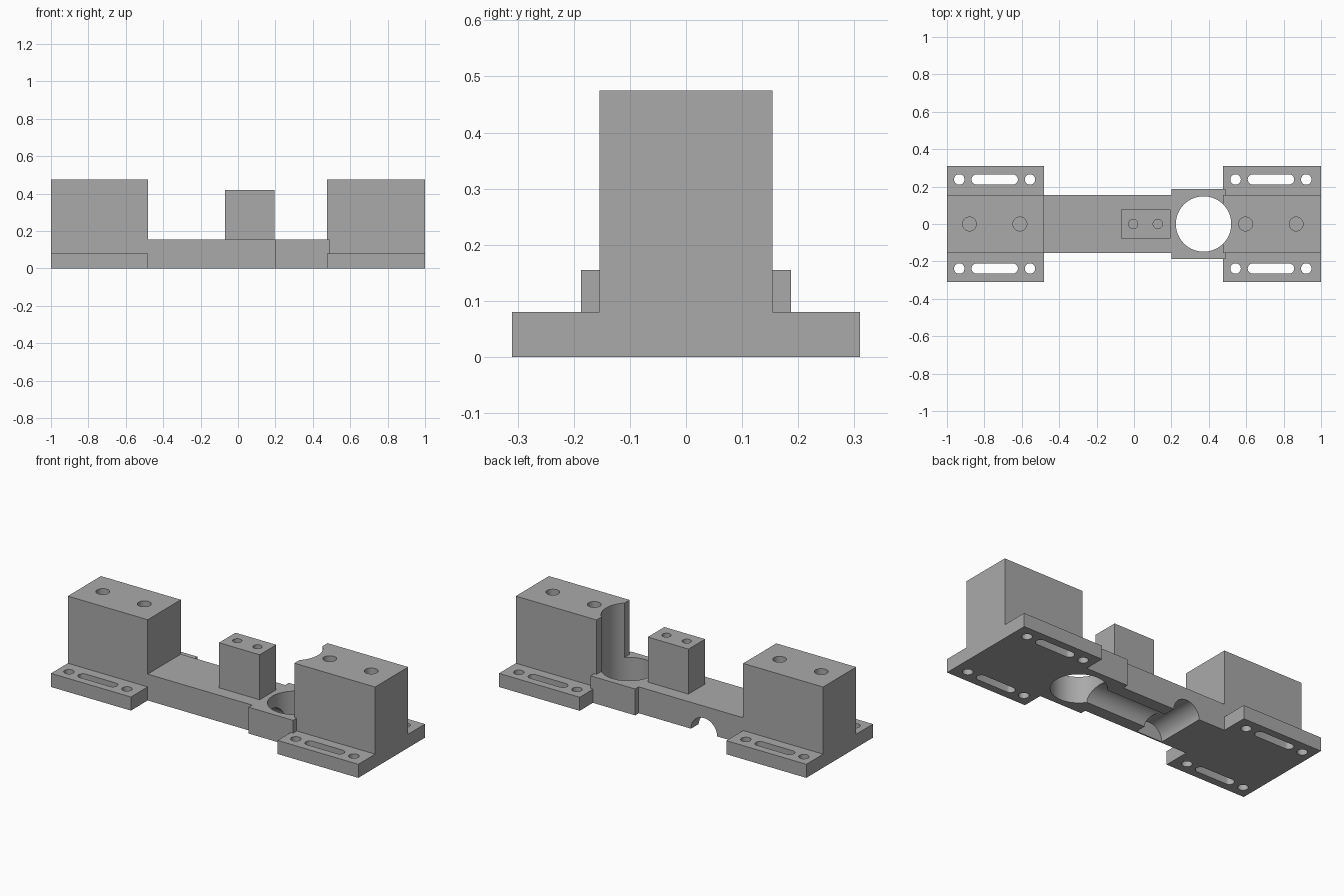
import bpy
import bmesh
from math import cos, sin, pi, radians
from mathutils import Matrix, Vector

if "Cube" in bpy.data.objects:
    bpy.data.objects.remove(bpy.data.objects["Cube"], do_unlink=True)

grey = bpy.data.materials.new("plain_grey")
grey.use_nodes = True
colour = (0.4, 0.4, 0.4, 1)
grey.diffuse_color = colour
for node in grey.node_tree.nodes:
    if node.type == 'BSDF_PRINCIPLED':
        node.inputs["Base Color"].default_value = colour

PLATE_TOP = 0.08
BEAM_TOP = 0.155
BLOCK_TOP = 0.475
HALF = 0.154      # half depth of the beam and blocks


def add_mesh(name, bm):
    bmesh.ops.recalc_face_normals(bm, faces=bm.faces)
    mesh = bpy.data.meshes.new(name)
    bm.to_mesh(mesh)
    bm.free()
    mesh.materials.append(grey)
    obj = bpy.data.objects.new(name, mesh)
    bpy.context.collection.objects.link(obj)
    return obj


def box(name, x0, x1, half_y, z0, z1):
    bm = bmesh.new()
    size = Matrix.Diagonal((x1 - x0, 2 * half_y, z1 - z0, 1))
    place = Matrix.Translation(((x0 + x1) / 2, 0, (z0 + z1) / 2))
    bmesh.ops.create_cube(bm, size=1, matrix=place @ size)
    return add_mesh(name, bm)


def round_cutter(radius, start, depth, axis='Z', stretch=0, segments=48):
    """Cylinder along an axis; stretch pulls it into a slot along x."""
    bm = bmesh.new()
    ring = []
    for i in range(segments):
        a = 2 * pi * (i + 0.5) / segments
        side = stretch if cos(a) > 0 else -stretch
        ring.append(bm.verts.new((radius * cos(a) + side, radius * sin(a), 0)))
    face = bm.faces.new(ring)
    top = bmesh.ops.extrude_face_region(bm, geom=[face])
    verts = [v for v in top["geom"] if isinstance(v, bmesh.types.BMVert)]
    bmesh.ops.translate(bm, verts=verts, vec=(0, 0, depth))
    turn = {'Z': Matrix.Identity(4),
            'X': Matrix.Rotation(radians(90), 4, 'Y'),
            'Y': Matrix.Rotation(radians(-90), 4, 'X')}[axis]
    bmesh.ops.transform(bm, verts=bm.verts, matrix=Matrix.Translation(Vector(start)) @ turn)
    return add_mesh("cutter", bm)


def cut(obj, cutter):
    mod = obj.modifiers.new("cut", 'BOOLEAN')
    mod.operation = 'DIFFERENCE'
    mod.solver = 'EXACT'
    mod.object = cutter
    bpy.context.view_layer.objects.active = obj
    bpy.ops.object.modifier_apply(modifier=mod.name)
    bpy.data.objects.remove(cutter, do_unlink=True)


def drill(obj, xs, radius, top, depth):
    for x in xs:
        cut(obj, round_cutter(radius, (x, 0, top - depth), depth + 0.1))


# Mounting feet: slotted plate with a tall block on each end
parts = []
plates, blocks = {}, {}
for label, x0, x1, cx in (("right", -1, -0.48, -0.745), ("left", 0.475, 1, 0.732)):
    plate = box(label + "_mounting_plate", x0, x1, 0.31, 0, PLATE_TOP)
    for y in (-0.238, 0.238):
        cut(plate, round_cutter(0.027, (cx, y, -0.1), 0.3, stretch=0.097))
        for dx in (-0.189, 0.189):
            cut(plate, round_cutter(0.028, (cx + dx, y, -0.1), 0.3))
    block = box(label + "_block", x0, x1, HALF, PLATE_TOP, BLOCK_TOP)
    drill(block, (cx - 0.135, cx + 0.135), 0.037, BLOCK_TOP, 0.1)
    plates[label], blocks[label] = plate, block
    parts += [plate, block]

# Connecting beam, wider collar and small centre post
beam = box("beam", -0.48, 0.2, HALF, 0, BEAM_TOP)
collar = box("collar", 0.2, 0.49, 0.187, 0, BEAM_TOP)
post = box("centre_post", -0.07, 0.195, 0.077, BEAM_TOP, 0.42)
drill(post, (-0.005, 0.127), 0.025, 0.42, 0.1)
parts += [beam, collar, post]

# Large round well through the collar, plate and block
for part in (collar, plates["left"], blocks["left"]):
    cut(part, round_cutter(0.148, (0.372, 0, -0.1), 0.8, segments=64))

# Half-round channels underneath: one along the beam, one out of the back
cut(beam, round_cutter(0.085, (-0.225, -0.146, 0), 0.5, axis='Y'))
for part in (beam, collar):
    cut(part, round_cutter(0.082, (-0.225, 0, 0), 0.55, axis='X'))

# Smooth the bores, keep the edges crisp
bpy.ops.object.select_all(action='DESELECT')
for part in parts:
    part.select_set(True)
bpy.context.view_layer.objects.active = beam
bpy.ops.object.shade_smooth_by_angle(angle=radians(30))
